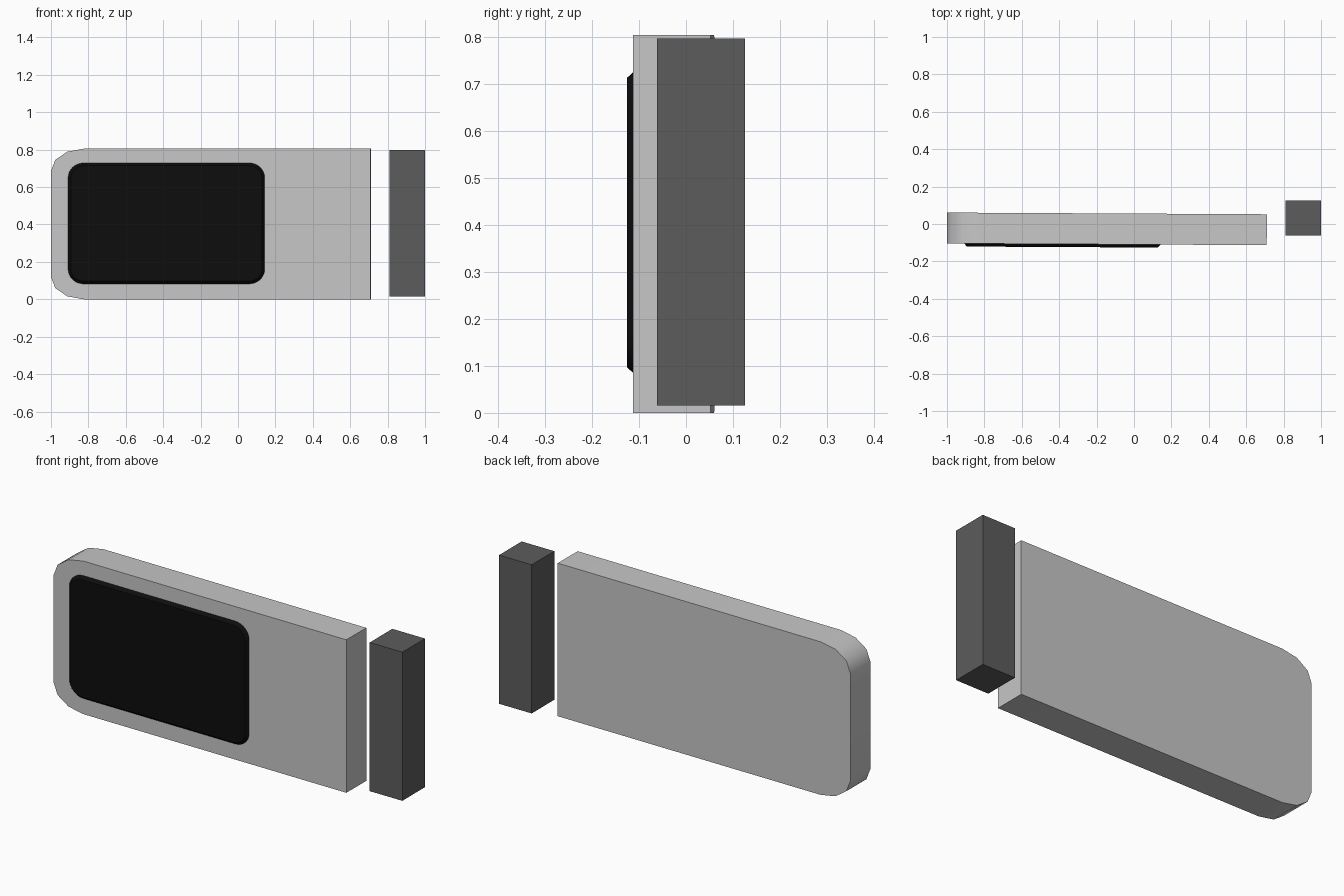
import bpy, bmesh, math

cube = bpy.data.objects.get("Cube")
if cube:
    bpy.data.objects.remove(cube, do_unlink=True)


def material(name, value):
    mat = bpy.data.materials.new(name)
    mat.use_nodes = True
    colour = (value, value, value, 1)
    mat.diffuse_color = colour
    mat.node_tree.nodes["Principled BSDF"].inputs["Base Color"].default_value = colour
    return mat


def outline(x0, x1, z0, z1, rx, rz, segments, round_right=True):
    """Rectangle in x and z with elliptical corners, counter-clockwise from the front."""
    points = []
    corners = [(x1, z1, 1, 1, 0), (x0, z1, -1, 1, 90),
               (x0, z0, -1, -1, 180), (x1, z0, 1, -1, 270)]
    for x, z, sx, sz, start in corners:
        if sx > 0 and not round_right:
            points.append((x, z))
            continue
        for i in range(segments + 1):
            a = math.radians(start + 90 * i / segments)
            points.append((x - sx * rx + rx * math.cos(a),
                           z - sz * rz + rz * math.sin(a)))
    return points


def loft(name, back, back_y, front, front_y, mat, smooth_angle=None):
    """Solid between a back outline and a front outline with equal point counts."""
    bm = bmesh.new()
    rear = [bm.verts.new((x, back_y, z)) for x, z in back]
    face = [bm.verts.new((x, front_y, z)) for x, z in front]
    bm.faces.new(face)
    bm.faces.new(rear[::-1])
    for i in range(len(rear)):
        j = (i + 1) % len(rear)
        bm.faces.new((rear[i], rear[j], face[j], face[i]))
    bmesh.ops.recalc_face_normals(bm, faces=bm.faces)
    mesh = bpy.data.meshes.new(name)
    bm.to_mesh(mesh)
    bm.free()
    mesh.materials.append(mat)
    obj = bpy.data.objects.new(name, mesh)
    bpy.context.collection.objects.link(obj)
    if smooth_angle:
        bpy.ops.object.select_all(action='DESELECT')
        obj.select_set(True)
        bpy.context.view_layer.objects.active = obj
        bpy.ops.object.shade_smooth_by_angle(angle=math.radians(smooth_angle))
    return obj


light_grey = material("light grey", 0.57)
dark_grey = material("dark grey", 0.107)
black = material("black", 0.004)

# Slab body, rounded on its right-hand end only
half = 0.0825
slab = outline(-0.855, 0.855, 0, 0.805, 0.174, 0.12, 3, round_right=False)
body = loft("body", slab, half, slab, -half, light_grey, 40)

# Raised screen with sloping edges
inset = 0.022
screen = loft("screen",
              outline(-0.77, 0.295, 0.075, 0.736, 0.09, 0.085, 8), -half + 0.008,
              outline(-0.77 + inset, 0.295 - inset, 0.075 + inset, 0.736 - inset,
                      0.09 - inset, 0.085 - inset, 8), -half - 0.016,
              black, 30)

# The body and screen share a very slight turn
for part in (body, screen):
    part.location = (-0.145, -0.026, 0)
    part.rotation_euler.z = -0.0053

# Separate upright block beside the body
bpy.ops.mesh.primitive_cube_add(size=1, location=(0.905, 0.032, 0.407))
block = bpy.context.object
block.name = "side_block"
block.scale = (0.19, 0.188, 0.782)
block.data.materials.append(dark_grey)
